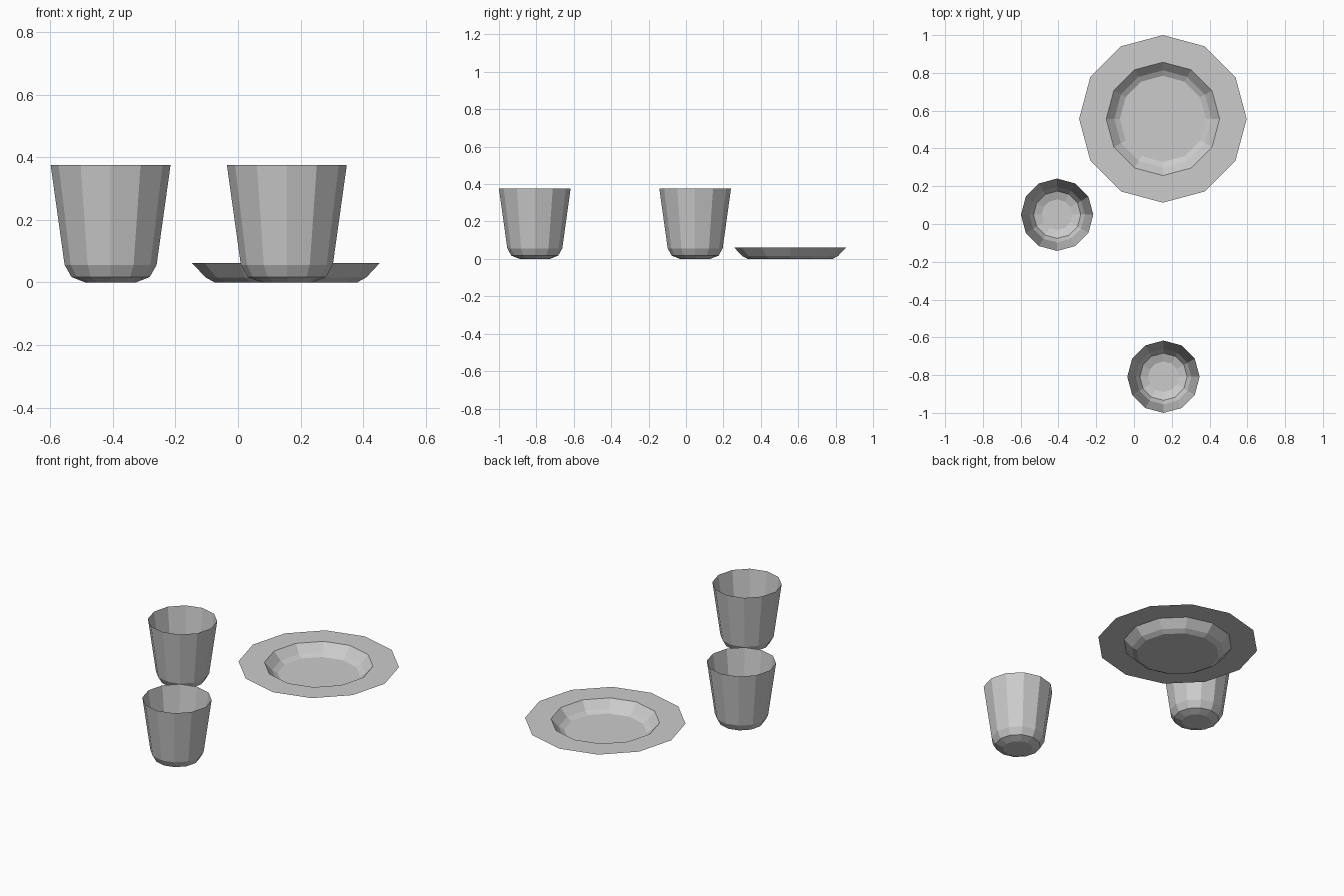
import bpy, bmesh
from math import cos, sin, tau

if "Cube" in bpy.data.objects:
    bpy.data.objects.remove(bpy.data.objects["Cube"])

SIDES = 12


def lathe(name, profile, x, y):
    """Spin an open (radius, height) profile into a thin flat-faced shell with a closed base."""
    bm = bmesh.new()
    rings = [[bm.verts.new((r * cos(tau * i / SIDES), r * sin(tau * i / SIDES), z))
              for i in range(SIDES)] for r, z in profile]
    bm.faces.new(rings[0][::-1])
    for low, high in zip(rings, rings[1:]):
        for i in range(SIDES):
            j = (i + 1) % SIDES
            bm.faces.new((low[i], low[j], high[j], high[i]))
    mesh = bpy.data.meshes.new(name)
    bm.to_mesh(mesh)
    bm.free()
    obj = bpy.data.objects.new(name, mesh)
    obj.location = (x, y, 0)
    bpy.context.collection.objects.link(obj)
    return obj


# Tapered cups with a bevelled foot
cup = [(0.081, 0), (0.125, 0.017), (0.147, 0.056), (0.1915, 0.375)]
lathe("cup_left", cup, -0.407, 0.049)
lathe("cup_front", cup, 0.156, -0.8085)

# Shallow plate with a wide flat rim
plate = [(0.228, 0), (0.257, 0.016), (0.30, 0.062), (0.4435, 0.062)]
lathe("plate", plate, 0.153, 0.5565)
